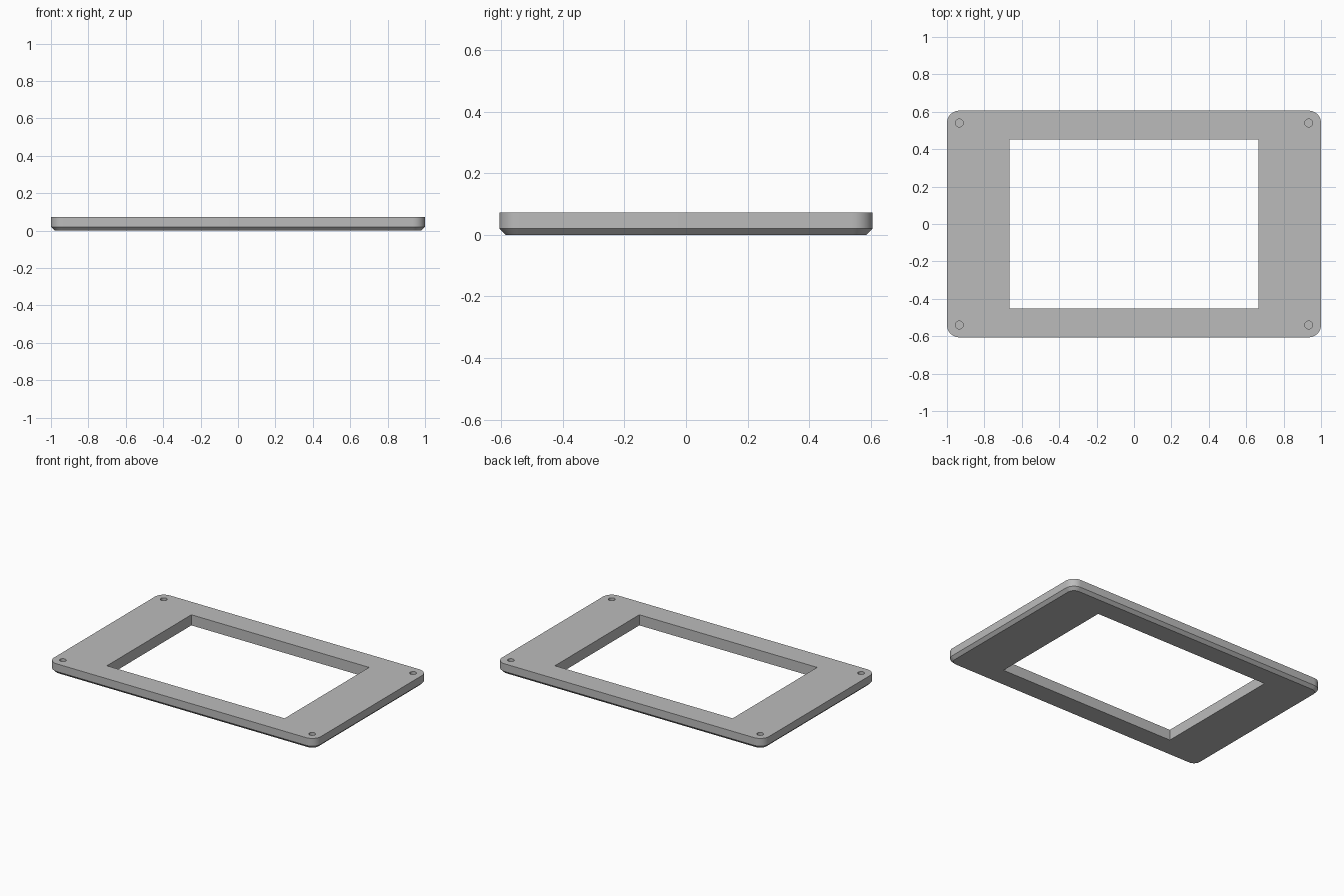
import bpy
import bmesh
from math import cos, sin, pi, radians

HALF_X, HALF_Y, HEIGHT = 1.0, 0.606, 0.072
CHAMFER, RADIUS = 0.02, 0.066
WINDOW_X, WINDOW_Y = 0.666, 0.452
HOLE_RADIUS, HOLE_DEPTH = 0.021, 0.05
CORNER_STEPS = 10

if "Cube" in bpy.data.objects:
    bpy.data.objects.remove(bpy.data.objects["Cube"], do_unlink=True)

grey = bpy.data.materials.new("plain grey")
grey.use_nodes = True
colour = (0.5, 0.5, 0.5, 1)
grey.diffuse_color = colour
grey.node_tree.nodes["Principled BSDF"].inputs["Base Color"].default_value = colour


def rounded_ring(bm, inset, z):
    """Ring of vertices around a rounded rectangle."""
    cx, cy, r = HALF_X - RADIUS, HALF_Y - RADIUS, RADIUS - inset
    ring = []
    for quarter, (sx, sy) in enumerate(((1, 1), (-1, 1), (-1, -1), (1, -1))):
        for step in range(CORNER_STEPS + 1):
            a = (quarter + step / CORNER_STEPS) * pi / 2
            ring.append(bm.verts.new((sx * cx + r * cos(a), sy * cy + r * sin(a), z)))
    return ring


def cut(target, cutter):
    """Subtract the cutter, then discard it."""
    mod = target.modifiers.new("cut", "BOOLEAN")
    mod.operation, mod.solver, mod.object = "DIFFERENCE", "EXACT", cutter
    bpy.context.view_layer.objects.active = target
    bpy.ops.object.modifier_apply(modifier=mod.name)
    bpy.data.objects.remove(cutter, do_unlink=True)


# Plate with rounded corners and a chamfered lower edge
bm = bmesh.new()
rings = [rounded_ring(bm, inset, z)
         for inset, z in ((CHAMFER, 0), (0, CHAMFER), (0, HEIGHT))]
for low, high in zip(rings, rings[1:]):
    for i in range(len(low)):
        j = (i + 1) % len(low)
        bm.faces.new((low[i], low[j], high[j], high[i]))
bm.faces.new(rings[0][::-1])
bm.faces.new(rings[-1])
mesh = bpy.data.meshes.new("frame_plate")
bm.to_mesh(mesh)
bm.free()
plate = bpy.data.objects.new("frame_plate", mesh)
bpy.context.collection.objects.link(plate)
mesh.materials.append(grey)

# Central window
bpy.ops.mesh.primitive_cube_add(size=2, location=(0, 0, HEIGHT / 2))
window = bpy.context.object
window.scale = (WINDOW_X, WINDOW_Y, HEIGHT)
cut(plate, window)

# Blind screw holes, one in each corner
for sx in (-1, 1):
    for sy in (-1, 1):
        bpy.ops.mesh.primitive_cylinder_add(
            vertices=32, radius=HOLE_RADIUS, depth=2 * HOLE_DEPTH,
            location=(sx * (HALF_X - RADIUS), sy * (HALF_Y - RADIUS), HEIGHT))
        cut(plate, bpy.context.object)

# Smooth the rounded corners and hole walls, keep the edges sharp
bpy.ops.object.select_all(action="DESELECT")
plate.select_set(True)
bpy.context.view_layer.objects.active = plate
bpy.ops.object.shade_smooth_by_angle(angle=radians(30))
